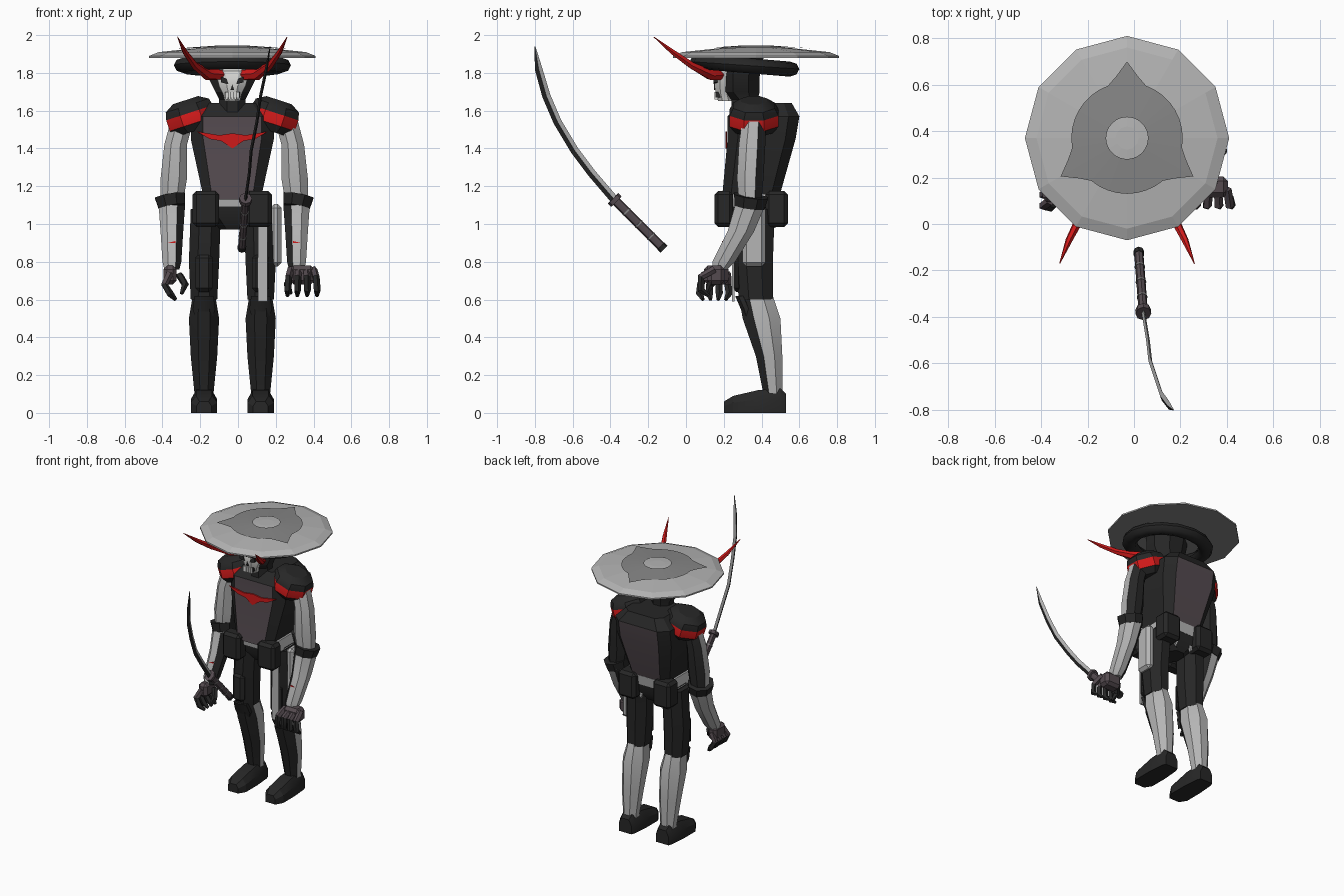
import bpy, bmesh, math
from mathutils import Vector

cube = bpy.data.objects.get("Cube")
if cube:
    bpy.data.objects.remove(cube)

C = -0.03   # body centre line
A = -0.02   # arm centre line


def material(name, rgb):
    m = bpy.data.materials.new(name)
    m.use_nodes = True
    m.diffuse_color = (*rgb, 1)
    m.node_tree.nodes["Principled BSDF"].inputs["Base Color"].default_value = (*rgb, 1)
    return m


BLACK = material("black", (0.02, 0.02, 0.02))
GREY = material("light grey", (0.46, 0.46, 0.46))
MID = material("mid grey", (0.24, 0.24, 0.24))
PURPLE = material("dusky purple", (0.09, 0.07, 0.08))
RED = material("red", (0.62, 0.01, 0.01))
BONE = material("bone", (0.68, 0.68, 0.66))


def finish(name, bm, mats, rule=None, smooth=28):
    bmesh.ops.recalc_face_normals(bm, faces=bm.faces)
    for f in bm.faces:
        f.smooth = smooth > 0
        if rule:
            f.material_index = int(rule(f.calc_center_median(), f.normal))
    me = bpy.data.meshes.new(name)
    bm.to_mesh(me)
    bm.free()
    for m in mats:
        me.materials.append(m)
    if smooth:
        me.set_sharp_from_angle(angle=math.radians(smooth))
    ob = bpy.data.objects.new(name, me)
    bpy.context.collection.objects.link(ob)
    return ob


def skin(name, rings, mats, rule=None, smooth=28, closed=False):
    """Bridge rings of points; cap the ends, or join the last to the first."""
    bm = bmesh.new()
    vs = [[bm.verts.new(p) for p in r] for r in rings]
    n = len(vs[0])
    pairs = list(zip(vs, vs[1:])) + ([(vs[-1], vs[0])] if closed else [])
    for a, b in pairs:
        for i in range(n):
            j = (i + 1) % n
            bm.faces.new((a[i], a[j], b[j], b[i]))
    if not closed:
        bm.faces.new(vs[0])
        bm.faces.new(vs[-1])
    return finish(name, bm, mats, rule, smooth)


def loft(name, sections, mats, rule=None, c=0.59, smooth=28):
    """Sections (x, y, z, rx, ry) become rectangles with corners cut by c."""
    k = 1 - c
    shape = [(1, -k), (1, k), (k, 1), (-k, 1), (-1, k), (-1, -k), (-k, -1), (k, -1)]
    rings = [[(x + u * rx, y + v * ry, z) for u, v in shape] for x, y, z, rx, ry in sections]
    return skin(name, rings, mats, rule, smooth)


def tube(name, path, radii, mats, n=6, rule=None, smooth=40):
    """Sweep an ellipse (a, b) along a path."""
    pts = [Vector(p) for p in path]
    rings = []
    for i, p in enumerate(pts):
        t = (pts[min(i + 1, len(pts) - 1)] - pts[max(i - 1, 0)]).normalized()
        ref = Vector((1, 0, 0)) if abs(t.x) < 0.85 else Vector((0, 0, 1))
        u = (ref - t * ref.dot(t)).normalized()
        v = t.cross(u)
        a, b = radii[i]
        rings.append([p + u * a * math.cos(w) + v * b * math.sin(w)
                      for w in (2 * math.pi * k / n for k in range(n))])
    return skin(name, rings, mats, rule, smooth)


def box(name, centre, size, mat, bevel=0.0):
    bm = bmesh.new()
    bmesh.ops.create_cube(bm, size=1)
    for v in bm.verts:
        v.co = Vector(v.co[i] * size[i] + centre[i] for i in range(3))
    if bevel:
        bmesh.ops.bevel(bm, geom=bm.edges[:], offset=bevel, segments=1, affect='EDGES')
    return finish(name, bm, [mat], smooth=0)


def plate(name, pts, y0, y1, mat):
    return skin(name, [[(x, y, z) for x, z in pts] for y in (y0, y1)], [mat], smooth=0)


# Wide hat: twelve-sided shallow dome with sloped rim
HX, HY = C, 0.37
hat = [(0.05, 1.88), (0.44, 1.88), (0.44, 1.89), (0.39, 1.91), (0.2, 1.93), (0.05, 1.94)]
skin("hat", [[(HX + r * math.sin(k * math.pi / 6), HY + r * math.cos(k * math.pi / 6), z)
              for k in range(12)] for r, z in hat], [GREY, MID], lambda c, n: n.z < -0.5, smooth=0)

# Hat pattern: dark ring with three points, resting on the dome
bm = bmesh.new()
inner, outer = [], []
for k in range(36):
    a = math.radians(90 + k * 10)
    off = min(k % 12, 12 - k % 12)
    for lst, r in ((inner, 0.09), (outer, (0.33, 0.27, 0.24)[min(off, 2)])):
        z = 1.937 - (r - 0.09) * 0.07 + 0.007
        lst.append(bm.verts.new((HX + r * math.cos(a), HY + r * math.sin(a), z)))
for k in range(36):
    j = (k + 1) % 36
    bm.faces.new((inner[k], outer[k], outer[j], inner[j]))
finish("hat_pattern", bm, [MID], smooth=0)

# Padded ring under the hat, slightly lower at the back
ring = []
for k in range(16):
    a = 2 * math.pi * k / 16
    ring.append([(C + (0.26 + 0.05 * math.cos(b)) * math.cos(a),
                  0.31 + (0.24 + 0.05 * math.cos(b)) * math.sin(a),
                  1.84 + 0.04 * math.sin(b) - 0.02 * math.sin(a))
                 for b in (2 * math.pi * i / 8 for i in range(8))])
skin("hat_padding", ring, [BLACK], smooth=50, closed=True)

# Hood, neck and skull mask
loft("hood", [(C, 0.31, 1.58, 0.07, 0.07), (C, 0.31, 1.66, 0.07, 0.07), (C, 0.29, 1.7, 0.09, 0.1),
              (C, 0.29, 1.78, 0.13, 0.1), (C, 0.3, 1.88, 0.14, 0.11)], [BLACK])
loft("skull_mask", [(C, 0.21, 1.65, 0.04, 0.04), (C, 0.2, 1.69, 0.05, 0.04), (C, 0.2, 1.73, 0.07, 0.05),
                    (C, 0.2, 1.77, 0.08, 0.05), (C, 0.2, 1.81, 0.09, 0.04), (C, 0.22, 1.83, 0.07, 0.03)],
     [BONE])
for s in (-1, 1):
    plate("eye_socket", [(C + s * x, z) for x, z in ((0.02, 1.74), (0.06, 1.75), (0.06, 1.78), (0.03, 1.77))],
          0.145, 0.17, BLACK)
plate("nose_hole", [(C - 0.01, 1.71), (C + 0.01, 1.71), (C, 1.74)], 0.147, 0.17, BLACK)
plate("mouth", [(C - 0.04, 1.67), (C + 0.04, 1.67), (C + 0.04, 1.7), (C - 0.04, 1.7)], 0.157, 0.19, BLACK)
for k in range(5):
    box("tooth", (C - 0.03 + 0.015 * k, 0.16, 1.68), (0.012, 0.02, 0.04), BONE)

# Horns
for s in (-1, 1):
    path = ((0.05, 0.19, 1.79), (0.13, 0.13, 1.79), (0.2, 0.03, 1.84), (0.25, -0.07, 1.91), (0.29, -0.17, 1.99))
    tube("horn", [(C + s * x, y, z) for x, y, z in path],
         [(r, r) for r in (0.03, 0.03, 0.02, 0.015, 0.002)], [RED])

# Torso with purple front and back panels
loft("torso", [(C, 0.34, 1.13, 0.15, 0.15), (C, 0.4, 1.45, 0.22, 0.18), (C, 0.41, 1.57, 0.22, 0.19),
               (C, 0.42, 1.64, 0.15, 0.14)], [BLACK, PURPLE],
     lambda c, n: abs(n.y) > 0.85 and c.z < 1.6, c=0.3)
plate("chest_stripe", [(C + x, z) for x, z in ((-0.19, 1.49), (-0.07, 1.47), (0, 1.48), (0.07, 1.47), (0.19, 1.49),
                                               (0.12, 1.45), (0.06, 1.44), (0, 1.4), (-0.06, 1.44), (-0.12, 1.45))],
      0.209, 0.218, RED)

# Belt, pelvis and pouches
loft("belt", [(C, 0.35, 1.09, 0.19, 0.14), (C, 0.35, 1.16, 0.17, 0.15)], [GREY], c=0.4)
loft("pelvis", [(C, 0.36, 0.97, 0.07, 0.08), (C, 0.36, 1.03, 0.17, 0.12), (C, 0.36, 1.1, 0.19, 0.13)], [BLACK])
for s in (-1, 1):
    box("front_pouch", (C + s * 0.14, 0.2, 1.08), (0.14, 0.1, 0.19), BLACK, 0.02)
    box("back_pouch", (C + s * 0.14, 0.48, 1.08), (0.14, 0.12, 0.19), BLACK, 0.02)
    plate("back_flap", [(C + s * x, z) for x, z in ((0.02, 1.12), (0.17, 1.12), (0.06, 0.98))], 0.46, 0.475, GREY)
box("cloth_strip", (0.13, 0.25, 0.8), (0.05, 0.015, 0.42), GREY)
box("thigh_plate", (0.2, 0.36, 0.94), (0.06, 0.12, 0.33), GREY, 0.02)

for s in (-1, 1):
    # Shoulder pads with a red band
    pad = loft("shoulder_pad", [(0, 0, -0.08, 0.1, 0.1), (0, 0, -0.04, 0.13, 0.13), (0, 0, 0.02, 0.13, 0.13),
                                (0, 0, 0.06, 0.12, 0.11), (0, 0, 0.09, 0.07, 0.07)], [BLACK, RED],
               lambda c, n: -0.04 < c.z < 0.02 and abs(n.z) < 0.5)
    pad.location = (C + s * 0.22, 0.36, 1.57)
    pad.rotation_euler = (0, s * math.radians(18), 0)

    # Arms: grey in front and outside, black behind and inside
    def limb(name, secs, mats, rule=None, mid=A):
        return loft(name, [(mid + s * x, y, z, rx, ry) for x, y, z, rx, ry in secs], mats, rule)

    limb("upper_arm", [(0.27, 0.36, 1.57, 0.06, 0.06), (0.31, 0.35, 1.42, 0.06, 0.07),
                       (0.32, 0.34, 1.24, 0.07, 0.07), (0.33, 0.34, 1.12, 0.06, 0.06)],
         [GREY, BLACK], lambda c, n: n.y > 0.3 or s * n.x < -0.9)
    cuff = limb("elbow_cuff", [(0, 0, -0.03, 0.07, 0.08), (0, 0, 0.03, 0.08, 0.09)], [BLACK], mid=0)
    cuff.location = (A + s * 0.335, 0.34, 1.12)
    cuff.rotation_euler = (math.radians(-8), s * math.radians(10), 0)
    limb("forearm", [(0.33, 0.34, 1.1, 0.07, 0.08), (0.33, 0.29, 0.96, 0.06, 0.07),
                     (0.33, 0.2, 0.8, 0.05, 0.06), (0.33, 0.18, 0.76, 0.04, 0.04)],
         [GREY, BLACK], lambda c, n: s * n.x < -0.3)
    plate("forearm_mark", [(A + s * x, z) for x, z in ((0.31, 0.88), (0.35, 0.9), (0.31, 0.91))], 0.19, 0.22, RED)

    # Legs: black thighs, shins grey behind and black in front
    limb("thigh", [(0.14, 0.37, 1.08, 0.08, 0.1), (0.15, 0.36, 0.8, 0.08, 0.1), (0.15, 0.37, 0.6, 0.07, 0.09)],
         [BLACK], mid=C)
    limb("shin", [(0.15, 0.37, 0.62, 0.06, 0.09), (0.15, 0.4, 0.5, 0.08, 0.1),
                  (0.15, 0.44, 0.3, 0.07, 0.07), (0.15, 0.46, 0.1, 0.05, 0.05)],
         [GREY, BLACK], lambda c, n: n.y < -0.4, mid=C)
    limb("knee_guard", [(0.15, 0.35, 0.45, 0.03, 0.03), (0.15, 0.32, 0.55, 0.06, 0.03),
                        (0.15, 0.29, 0.62, 0.05, 0.03)], [BLACK], mid=C)
    box("thigh_pad", (C + s * 0.15, 0.27, 0.74), (0.09, 0.05, 0.2), BLACK, 0.02)

    # Boots
    shape = ((-1, 0), (1, 0), (1, 0.6), (0.6, 1), (-0.6, 1), (-1, 0.6))
    skin("boot", [[(C + s * 0.15 + u * w, y, v * h) for u, v in shape] for y, w, h in
                  ((0.2, 0.04, 0.06), (0.25, 0.07, 0.09), (0.38, 0.07, 0.12), (0.5, 0.06, 0.13), (0.53, 0.05, 0.1))],
         [BLACK])

    # Hands: left spread across, right turned edge-on
    hx = A + s * 0.36 if s > 0 else A - 0.34
    box("palm", (hx, 0.16, 0.73), (0.13, 0.09, 0.1) if s > 0 else (0.07, 0.13, 0.1), PURPLE, 0.02)
    for k in range(4):
        d = -0.06 + 0.04 * k
        if s > 0:
            path = ((hx + d, 0.15, 0.76), (hx + d * 1.2, 0.08, 0.72), (hx + d * 1.3, 0.08, 0.65), (hx + d * 1.3, 0.12, 0.62))
        else:
            path = ((hx, 0.16 + d, 0.74), (hx - 0.03, 0.15 + d * 1.2, 0.68), (hx, 0.15 + d * 1.3, 0.63), (hx + 0.03, 0.15 + d, 0.6))
        tube("finger", path, [(0.02, 0.02)] * 3 + [(0.01, 0.01)], [BLACK, PURPLE], 5, lambda c, n: c.z > 0.7)
    tube("thumb", ((hx - s * 0.05, 0.18, 0.73), (hx - s * 0.08, 0.13, 0.68), (hx - s * 0.06, 0.11, 0.63)),
         [(0.02, 0.02), (0.02, 0.02), (0.01, 0.01)], [BLACK], 5)

# Curved sword
blade = ((0.04, -0.38, 1.13), (0.06, -0.5, 1.27), (0.07, -0.59, 1.39), (0.1, -0.68, 1.54), (0.12, -0.74, 1.68),
         (0.15, -0.78, 1.82), (0.17, -0.8, 1.94))
tube("sword_blade", blade, [(0.008, 0.022)] * 5 + [(0.008, 0.02), (0.002, 0.003)], [GREY, BLACK], 4,
     lambda c, n: n.dot(Vector((0, 0.85, 0.5))) < 0, smooth=0)
butt, guard = Vector((0.02, -0.12, 0.87)), Vector((0.04, -0.38, 1.13))
tube("sword_handle", (butt, guard), [(0.02, 0.025)] * 2, [PURPLE], 8)
for f, name, r, m in ((0.02, "sword_pommel", 0.027, BLACK), (0.25, "grip_band", 0.027, MID),
                      (0.5, "grip_band", 0.027, MID), (0.75, "grip_band", 0.027, MID), (0.99, "sword_guard", 0.04, PURPLE)):
    p = butt.lerp(guard, f)
    h = (guard - butt).normalized() * (0.004 if m == MID else 0.012)
    tube(name, (p - h, p + h), [(r * 0.85, r)] * 2, [m], 8)
